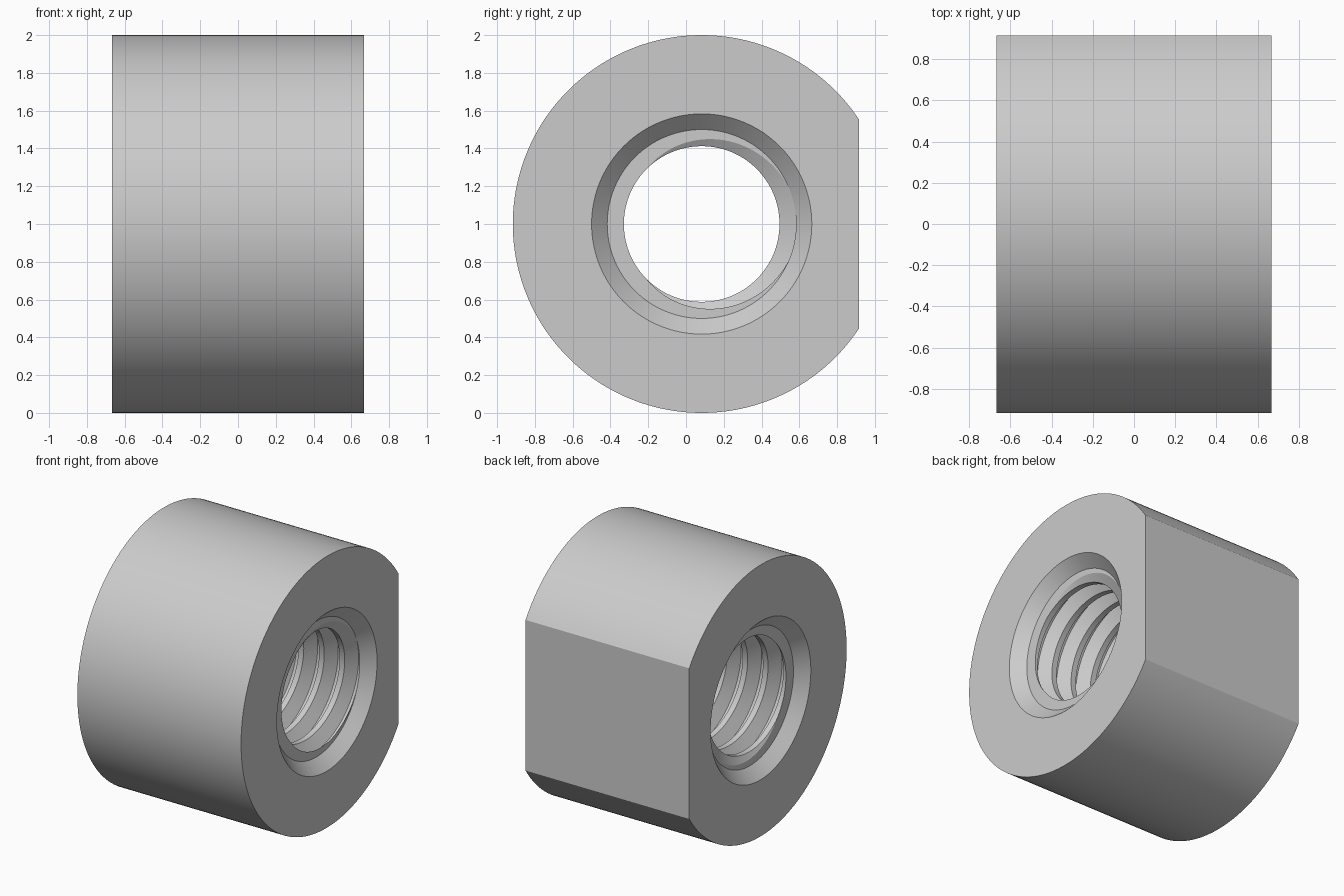
import bpy, bmesh
from math import pi, cos, sin, acos

cube = bpy.data.objects.get("Cube")
if cube:
    bpy.data.objects.remove(cube)

HALF = 0.667            # half the length along x
CY, CZ = 0.083, 1.0     # axis of the bore
FLAT = 0.832            # distance of the flat from the axis
MOUTH, MAJOR, MINOR = 0.583, 0.5, 0.412
PITCH = 0.1667
STEPS = 144
INNER = HALF - (MOUTH - MAJOR)   # where the chamfers end

steel = bpy.data.materials.new("grey steel")
steel.use_nodes = True
colour = (0.6, 0.6, 0.6, 1)
steel.diffuse_color = colour
steel.node_tree.nodes["Principled BSDF"].inputs["Base Color"].default_value = colour


def point(x, r, a):
    return (x, CY + r * cos(a), CZ + r * sin(a))


def finish(bm, name):
    mesh = bpy.data.meshes.new(name)
    bm.to_mesh(mesh)
    bm.free()
    obj = bpy.data.objects.new(name, mesh)
    bpy.context.collection.objects.link(obj)
    mesh.materials.append(steel)
    bpy.ops.object.select_all(action="DESELECT")
    obj.select_set(True)
    bpy.context.view_layer.objects.active = obj
    bpy.ops.object.shade_smooth_by_angle(angle=pi / 9)
    return obj


def ring(bm, x, r, angles):
    verts = [bm.verts.new(point(x, r, a)) for a in angles]
    edges = [bm.edges.new((v, verts[i - 1])) for i, v in enumerate(verts)]
    return verts, edges


def join(bm, a, b):
    for i in range(len(a)):
        bm.faces.new((a[i - 1], a[i], b[i], b[i - 1]))


# Body: round bar with one flat, ring-shaped ends and chamfered mouths
bm = bmesh.new()
corner = acos(FLAT)
arc = [corner + (2 * pi - 2 * corner) * i / STEPS for i in range(STEPS + 1)]
circle = [2 * pi * i / STEPS for i in range(STEPS)]
outer = {}
for side in (-1, 1):
    outer[side], rim = ring(bm, side * HALF, 1.0, arc)
    mouth, mouth_edges = ring(bm, side * HALF, MOUTH, circle)
    throat, _ = ring(bm, side * INNER, MAJOR, circle)
    join(bm, mouth, throat)
    bmesh.ops.triangle_fill(bm, edges=rim + mouth_edges, use_beauty=True,
                            normal=(side, 0, 0))
join(bm, outer[-1], outer[1])
bmesh.ops.recalc_face_normals(bm, faces=bm.faces)
# the open shell is oriented by its flat, which must face the back
flat = max(bm.faces, key=lambda f: f.calc_center_median().y)
if flat.normal.y < 0:
    bmesh.ops.reverse_faces(bm, faces=bm.faces)
finish(bm, "nut_body")

# Thread: right-handed helical groove with flat roots and crests
BREAKS = (-1 / 16, 1 / 16, 3 / 8, 5 / 8)


def thread_radius(phase):
    d = abs((phase + 0.5) % 1 - 0.5)      # distance from the root centre
    t = min(max((d - 1 / 16) / (5 / 16), 0), 1)
    return MAJOR + (MINOR - MAJOR) * t


bm = bmesh.new()
turns = int(2 * INNER / PITCH) + 2
columns = []
for i in range(STEPS + 1):
    a = 2 * pi * i / STEPS
    start = INNER + PITCH * i / STEPS
    column = [bm.verts.new(point(-INNER, MAJOR, a))]
    for k in range(-turns, 2):
        for b in BREAKS:
            x = min(max(start + PITCH * (k + b), -INNER), INNER)
            r = thread_radius((x - start) / PITCH)
            column.append(bm.verts.new(point(x, r, a)))
    column.append(bm.verts.new(point(INNER, MAJOR, a)))
    columns.append(column)
for c, d in zip(columns, columns[1:]):
    for j in range(len(c) - 1):
        bm.faces.new((c[j], c[j + 1], d[j + 1], d[j]))
bmesh.ops.remove_doubles(bm, verts=bm.verts, dist=0.0002)
bmesh.ops.dissolve_degenerate(bm, edges=bm.edges, dist=0.0002)
finish(bm, "threaded_bore")
